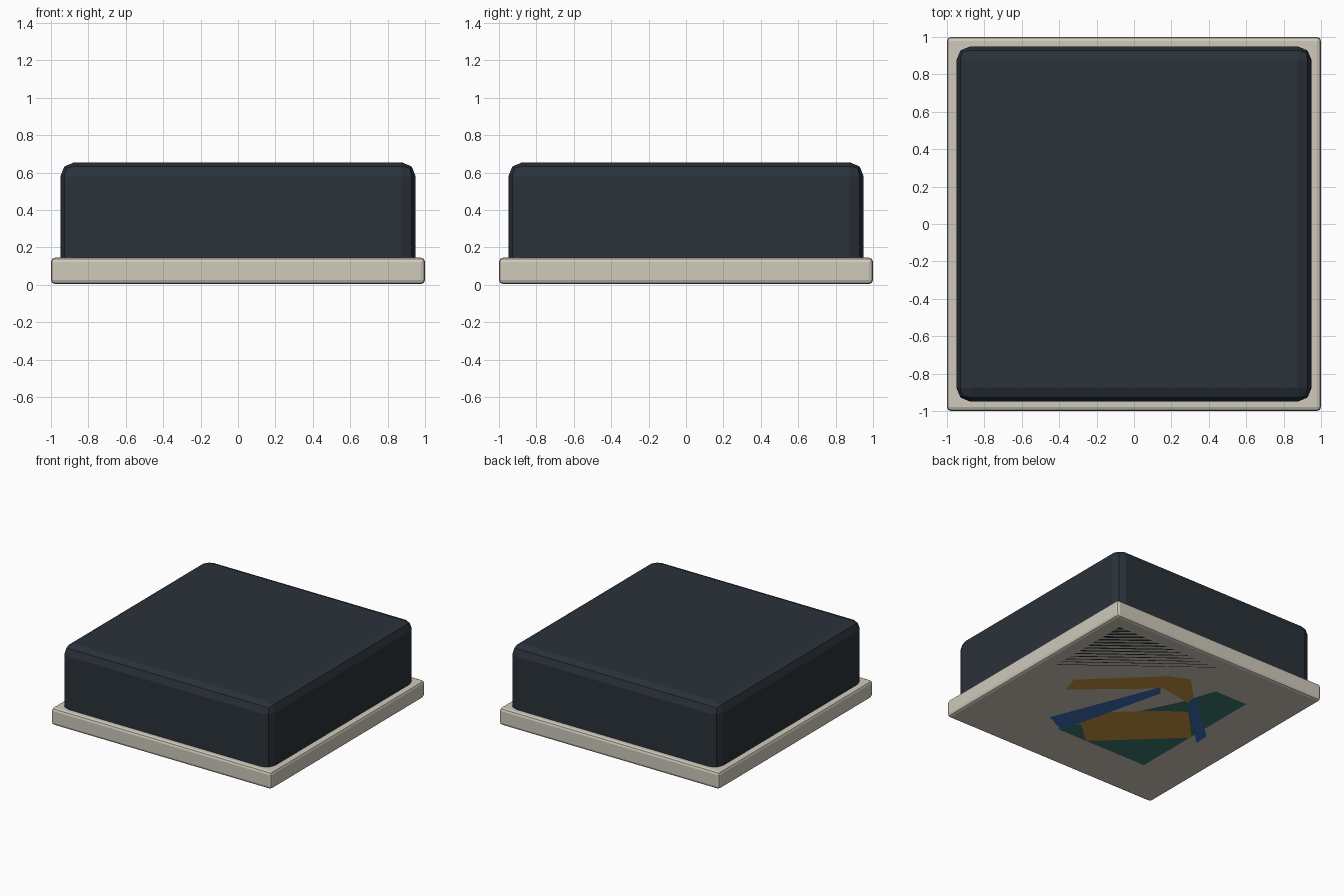
import bpy
import bmesh

if "Cube" in bpy.data.objects:
    bpy.data.objects.remove(bpy.data.objects["Cube"])


def material(name, rgb):
    # display colour (0-255) to linear
    m = bpy.data.materials.new(name)
    m.diffuse_color = [(c / 255) ** 2.2 for c in rgb] + [1]
    m.use_nodes = True
    m.node_tree.nodes["Principled BSDF"].inputs["Base Color"].default_value = m.diffuse_color
    return m


CREAM = material("cream", (206, 200, 186))
SLATE = material("slate", (46, 53, 60))
GREEN = material("green", (61, 120, 109))
AMBER = material("amber", (200, 148, 65))
BLUE = material("blue", (65, 109, 185))


def rounded_box(name, half, z0, z1, bevel, segments, mat):
    bm = bmesh.new()
    bmesh.ops.create_cube(bm, size=1)
    for v in bm.verts:
        v.co.x *= 2 * half
        v.co.y *= 2 * half
        v.co.z = z1 if v.co.z > 0 else z0
    bmesh.ops.bevel(bm, geom=bm.edges[:], offset=bevel, segments=segments,
                    profile=0.5, affect='EDGES')
    return finish(name, bm, mat)


def inlay(name, outlines, z, mat):
    # flat patches on the underside, facing down
    bm = bmesh.new()
    for pts in outlines:
        f = bm.faces.new([bm.verts.new((x, y, z)) for x, y in pts])
        f.normal_update()
        if f.normal.z > 0:
            f.normal_flip()
    return finish(name, bm, mat)


def finish(name, bm, mat):
    mesh = bpy.data.meshes.new(name)
    bm.to_mesh(mesh)
    bm.free()
    mesh.materials.append(mat)
    ob = bpy.data.objects.new(name, mesh)
    bpy.context.collection.objects.link(ob)
    return ob


# Pale base plate and dark chamfered block
rounded_box("base_plate", 1.0, 0.004, 0.145, 0.022, 2, CREAM)
rounded_box("dark_block", 0.95, 0.02, 0.655, 0.075, 2, SLATE)

# Coloured patches under the base
inlay("green_patch", [[(.25, -.6), (-.6, -.6), (-.6, .6), (-.3, .6), (-.2, .3)]], 0.003, GREEN)
inlay("amber_patches", [
    [(.18, -.41), (-.03, -.6), (-.61, -.05), (-.34, .23), (-.17, .11), (.22, -.25)],
    [(.59, -.11), (.63, .05), (.12, .55), (-.04, .62), (-.33, .32), (.03, .38)],
], 0.002, AMBER)
inlay("blue_patches", [
    [(.41, -.50), (.22, -.59), (0, .31), (.06, .38)],
    [(-.69, -.09), (-.68, .04), (-.24, .44), (-.24, .35)],
], 0.001, BLUE)

# Dark stripes fanning from one corner of the underside
stripes = []
for i in range(14):
    t = i / 13
    x, y, w = .83 - .9 * t, .83 - .69 * t, .038 - .028 * t
    stripes.append([(.88, y), (.88, y + w), (x + w, .88), (x, .88)])
inlay("corner_stripes", stripes, 0.0, SLATE)
